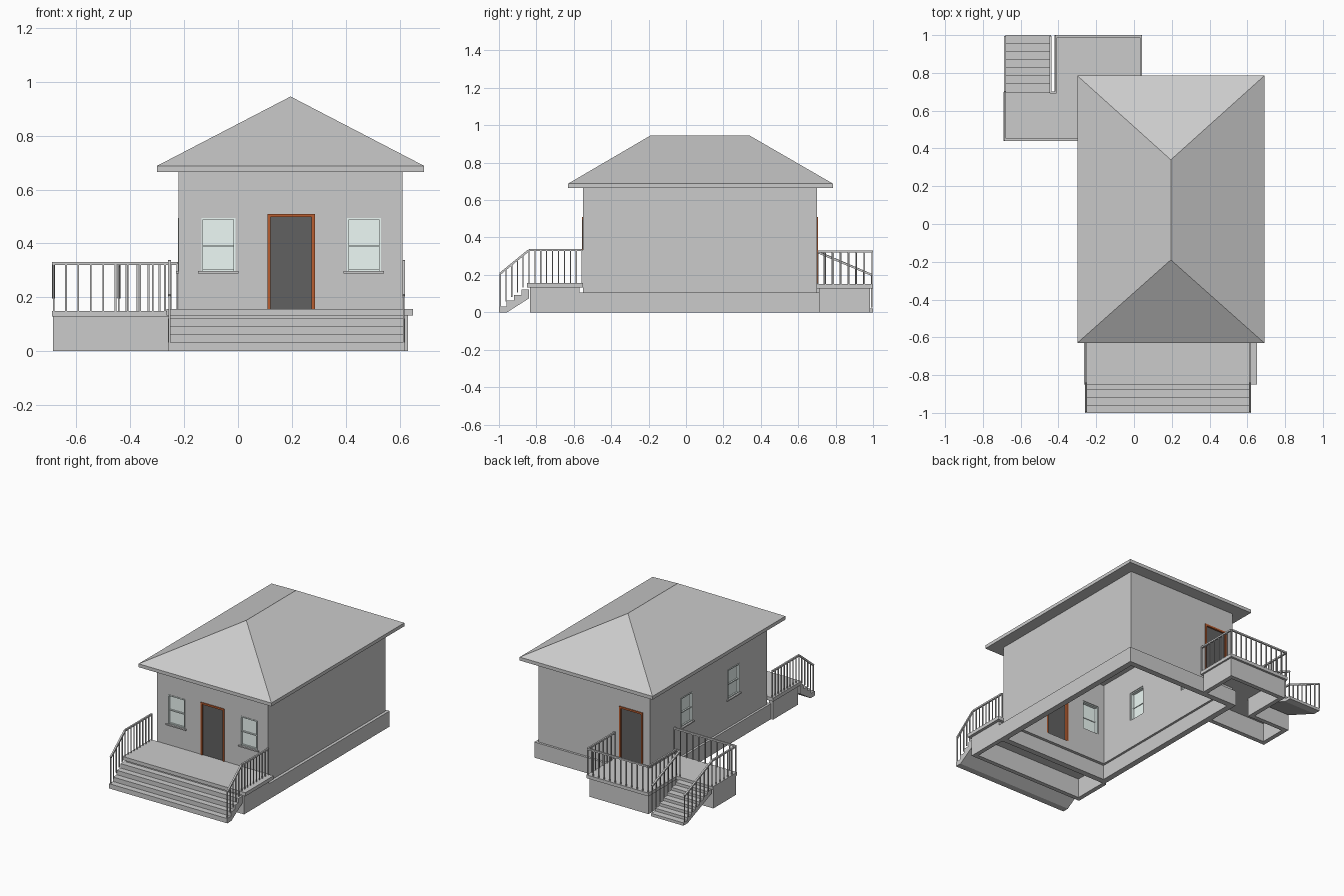
import bpy, bmesh, math
from mathutils import Matrix, Vector

if "Cube" in bpy.data.objects:
    bpy.data.objects.remove(bpy.data.objects["Cube"])


def material(name, rgb):
    m = bpy.data.materials.new(name)
    m.diffuse_color = (*rgb, 1)
    m.use_nodes = True
    m.node_tree.nodes["Principled BSDF"].inputs["Base Color"].default_value = m.diffuse_color
    return m


BROWN = material("brown_trim", (0.48, 0.11, 0.03))
DARK = material("dark_door", (0.12, 0.12, 0.12))
PALE = material("pale_glass", (0.85, 0.95, 0.92))


def finish(name, bm, mat=None, fix=True):
    if fix:
        bmesh.ops.recalc_face_normals(bm, faces=bm.faces[:])
    me = bpy.data.meshes.new(name)
    bm.to_mesh(me)
    bm.free()
    ob = bpy.data.objects.new(name, me)
    bpy.context.collection.objects.link(ob)
    if mat:
        me.materials.append(mat)
    return ob


def add_box(bm, x0, x1, y0, y1, z0, z1, frame=Matrix()):
    m = (frame @ Matrix.Translation(((x0 + x1) / 2, (y0 + y1) / 2, (z0 + z1) / 2))
         @ Matrix.Diagonal((x1 - x0, y1 - y0, z1 - z0, 1)))
    bmesh.ops.create_cube(bm, size=1, matrix=m)


def boxes(name, dims, mat=None, frame=Matrix()):
    bm = bmesh.new()
    for d in dims:
        add_box(bm, *d, frame)
    return finish(name, bm, mat)


def prism(name, pts, vec):
    bm = bmesh.new()
    f = bm.faces.new([bm.verts.new(p) for p in pts])
    r = bmesh.ops.extrude_face_region(bm, geom=[f])
    vs = [g for g in r["geom"] if isinstance(g, bmesh.types.BMVert)]
    bmesh.ops.translate(bm, verts=vs, vec=vec)
    if f.is_valid and not any(len(e.link_faces) > 2 for e in f.edges) and any(
            len(e.link_faces) == 1 for e in bm.edges):
        bmesh.ops.holes_fill(bm, edges=bm.edges[:])
    return finish(name, bm)


def wall_path(name, path, z0, z1, thick, closed=False):
    """Upright wall along a counter-clockwise plan path, thickened inward."""
    bm = bmesh.new()
    lo = [bm.verts.new((x, y, z0)) for x, y in path]
    hi = [bm.verts.new((x, y, z1)) for x, y in path]
    n = len(path)
    for i in range(n if closed else n - 1):
        j = (i + 1) % n
        bm.faces.new((lo[i], lo[j], hi[j], hi[i]))
    ob = finish(name, bm, fix=False)
    s = ob.modifiers.new("thickness", "SOLIDIFY")
    s.thickness, s.offset, s.use_even_offset = thick, -1, True
    return ob


def rect(x0, x1, y0, y1):
    return [(x0, y0), (x1, y0), (x1, y1), (x0, y1)]


def add_beam(bm, a, b, w):
    d = b - a
    rot = d.to_track_quat("Z", "Y").to_matrix().to_4x4()
    m = Matrix.Translation((a + b) / 2) @ rot @ Matrix.Diagonal((w, w, d.length, 1))
    bmesh.ops.create_cube(bm, size=1, matrix=m)


def railing(name, path, step, height=0.175):
    bm = bmesh.new()
    up = Vector((0, 0, height))
    pts = [Vector(p) for p in path]
    for a, b in zip(pts, pts[1:]):
        add_beam(bm, a + up, b + up, 0.011)
        n = max(1, round((b - a).xy.length / step))
        for i in range(n + 1):
            p = a.lerp(b, i / n)
            add_beam(bm, p, p + up, 0.006)
    return finish(name, bm)


def stairs(name, x0, x1, y_top, tread, rise, n, z_first):
    """Stepped profile with a sloping underside, extruded across x."""
    pts = []
    y, z = y_top, z_first
    for i in range(n):
        pts += [(x0, y, z), (x0, y + tread, z)]
        y, z = y + tread, z - rise
    pts += [(x0, y, 0), (x0, y - tread * 1.1, 0), (x0, y_top, z_first - rise * 1.6)]
    return prism(name, pts, (x1 - x0, 0, 0))


# House body
walls = wall_path("walls", rect(-0.22, 0.61, -0.55, 0.70), 0.10, 0.67, 0.04, True)
wall_path("foundation", rect(-0.235, 0.63, -0.57, 0.715), 0, 0.105, 0.04, True)

# Hipped roof with thin fascia
bm = bmesh.new()
plan = rect(-0.30, 0.69, -0.63, 0.785)
lo = [bm.verts.new((x, y, 0.665)) for x, y in plan]
hi = [bm.verts.new((x, y, 0.688)) for x, y in plan]
r0, r1 = bm.verts.new((0.195, -0.19, 0.945)), bm.verts.new((0.195, 0.34, 0.945))
bm.faces.new(lo[::-1])
for i in range(4):
    j = (i + 1) % 4
    bm.faces.new((lo[i], lo[j], hi[j], hi[i]))
for f in ((hi[0], hi[1], r0), (hi[1], hi[2], r1, r0), (hi[2], hi[3], r1), (hi[3], hi[0], r0, r1)):
    bm.faces.new(f)
finish("roof", bm)

# Doors and windows, built in a local frame whose -y points out of the wall
cut = bmesh.new()


def wall_frame(x, y, deg):
    return Matrix.Translation((x, y, 0)) @ Matrix.Rotation(math.radians(deg), 4, "Z")


def door(name, frame):
    w, z0, z1, t = 0.088, 0.155, 0.51, 0.012
    boxes(name + "_trim", [(-w, -w + t, -0.006, 0.04, z0, z1), (w - t, w, -0.006, 0.04, z0, z1),
                           (-w + t, w - t, -0.006, 0.04, z1 - t, z1)], BROWN, frame)
    boxes(name, [(-w + t, w - t, 0.005, 0.02, z0, z1 - t)], DARK, frame)
    add_box(cut, -w, w, -0.05, 0.09, z0, z1, frame)


def window(name, frame):
    w, z0, zm, z1, t = 0.063, 0.297, 0.395, 0.495, 0.007
    boxes(name + "_glass", [(-w + t, w - t, 0.012, 0.015, z0, z1)], PALE, frame)
    boxes(name + "_frame", [(-w, -w + t, -0.003, 0.035, z0, z1), (w - t, w, -0.003, 0.035, z0, z1),
                            (-w + t, w - t, -0.003, 0.035, z1 - t, z1)], PALE, frame)
    boxes(name + "_lower_sash", [(-w + t, w - t, 0.003, 0.02, zm - t, zm),
                                 (-w + t, w - t, 0.003, 0.02, z0, z0 + t)], PALE, frame)
    boxes(name + "_sill", [(-w - 0.012, w + 0.012, -0.01, 0.035, z0 - 0.008, z0)], None, frame)
    add_box(cut, -w, w, -0.05, 0.09, z0, z1, frame)


door("front_door", wall_frame(0.197, -0.55, 0))
door("back_door", wall_frame(-0.083, 0.70, 180))
for i, x in enumerate((-0.073, 0.467)):
    window(f"front_window_{i}", wall_frame(x, -0.55, 0))
for i, y in enumerate((0.31, -0.19)):
    window(f"side_window_{i}", wall_frame(-0.22, y, -90))

cutter = finish("opening_cutter", cut)
cutter.hide_render = True
cutter.hide_set(True)
b = walls.modifiers.new("openings", "BOOLEAN")
b.object, b.operation, b.solver = cutter, "DIFFERENCE", "EXACT"

# Front porch: hollow base, slab, wide stairs
wall_path("porch_base", [(-0.25, -0.57), (-0.25, -0.835), (0.63, -0.835), (0.63, -0.57)], 0, 0.133, 0.03)
boxes("porch_slab", [(-0.265, 0.65, -0.85, -0.55, 0.133, 0.157)])
st = stairs("front_stairs", -0.26, 0.62, 0.84, 0.04, 0.03, 4, 0.122)
st.data.transform(Matrix.Diagonal((1, -1, 1, 1)))
st.data.flip_normals()
for side, x in (("left", -0.254), ("right", 0.615)):
    railing(f"porch_railing_{side}", [(x, -0.555, 0.157), (x, -0.84, 0.157), (x, -0.993, 0.032)], 0.03)

# Back deck wrapping the corner, with stairs down to the back
wall_path("deck_base", [(0.03, 0.715), (0.03, 0.985), (-0.41, 0.985), (-0.41, 0.69), (-0.687, 0.69),
                        (-0.687, 0.45), (-0.235, 0.45)], 0, 0.128, 0.03)
deck = [(0.042, 0.70), (0.042, 1.0), (-0.42, 1.0), (-0.42, 0.70), (-0.69, 0.70),
        (-0.69, 0.44), (-0.22, 0.44), (-0.22, 0.70)]
prism("deck_slab", [(x, y, 0.128) for x, y in deck], (0, 0, 0.022))
stairs("back_stairs", -0.68, -0.44, 0.70, 0.0428, 0.0188, 7, 0.132)
railing("deck_railing_outer", [(-0.225, 0.446, 0.15), (-0.684, 0.446, 0.15), (-0.684, 0.70, 0.15),
                               (-0.684, 0.993, 0.025)], 0.045)
railing("deck_railing_inner", [(-0.442, 0.993, 0.025), (-0.442, 0.695, 0.15), (-0.414, 0.695, 0.15),
                               (-0.414, 0.994, 0.15), (0.036, 0.994, 0.15), (0.036, 0.705, 0.15)], 0.04)
